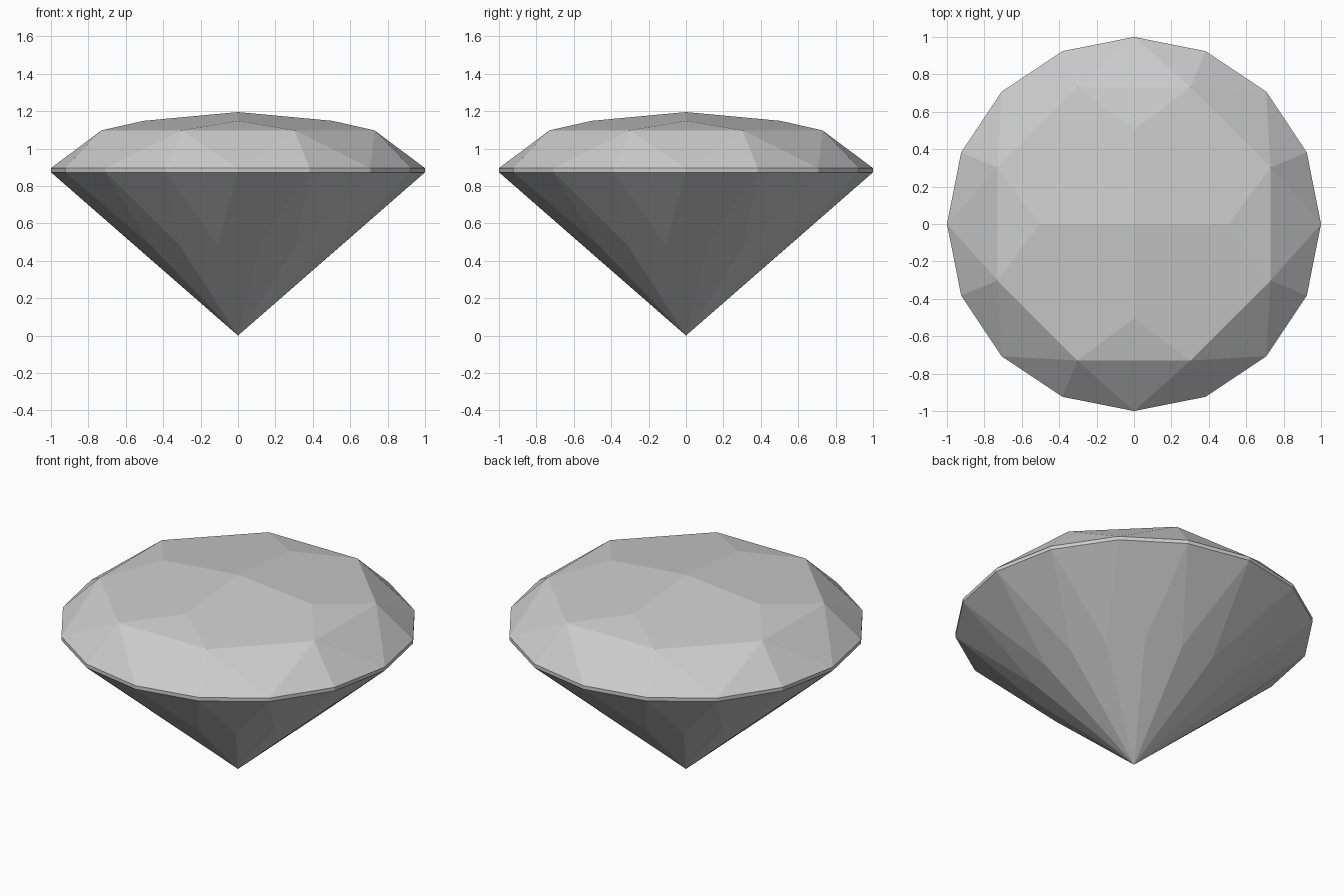
import bpy, bmesh
from math import cos, sin, tau

cube = bpy.data.objects.get("Cube")
if cube:
    bpy.data.objects.remove(cube, do_unlink=True)

SIDES = 16
GIRDLE_LOW, GIRDLE_HIGH = 0.873, 0.895

stone = bpy.data.materials.new("pale_grey_stone")
stone.use_nodes = True
grey = (0.6, 0.6, 0.6, 1)
stone.diffuse_color = grey
stone.node_tree.nodes["Principled BSDF"].inputs["Base Color"].default_value = grey


def ring(bm, count, radius, z, turn=0.0):
    """Ring of vertices; turn is a fraction of one step."""
    return [bm.verts.new((radius * cos(tau * (i + turn) / count),
                          radius * sin(tau * (i + turn) / count), z))
            for i in range(count)]


def finish(bm, name):
    mesh = bpy.data.meshes.new(name)
    bm.to_mesh(mesh)
    bm.free()
    mesh.materials.append(stone)
    obj = bpy.data.objects.new(name, mesh)
    bpy.context.collection.objects.link(obj)


# Pavilion: narrow kites meeting at the tip, with triangles under the girdle
bm = bmesh.new()
tip = bm.verts.new((0, 0, 0))
rim = ring(bm, SIDES, 1, GIRDLE_LOW)
mid = ring(bm, SIDES, 0.559, 0.48, 0.5)
for i in range(SIDES):
    bm.faces.new((tip, mid[i], rim[i], mid[i - 1]))
    bm.faces.new((mid[i - 1], rim[i], rim[i - 1]))
finish(bm, "pavilion")

# Girdle: thin upright band
bm = bmesh.new()
low = ring(bm, SIDES, 1, GIRDLE_LOW)
high = ring(bm, SIDES, 1, GIRDLE_HIGH)
for i in range(SIDES):
    bm.faces.new((low[i - 1], low[i], high[i], high[i - 1]))
finish(bm, "girdle")

# Crown: slanted facets above the girdle and a shallow four-sided table
bm = bmesh.new()
rim = ring(bm, SIDES, 1, GIRDLE_HIGH)
shoulder = ring(bm, SIDES // 2, 0.79, 1.097, 0.5)
star = ring(bm, 4, 0.505, 1.148)
peak = bm.verts.new((0, 0, 1.195))
for i, point in enumerate(shoulder):
    a, b, c = (rim[(2 * i + k) % SIDES] for k in range(3))
    bm.faces.new((a, b, point))
    bm.faces.new((b, c, point))
    bm.faces.new((a, point, shoulder[i - 1]))
for i in range(4):
    before, after = shoulder[2 * i - 1], shoulder[2 * i]
    bm.faces.new((star[i], before, after))
    bm.faces.new((peak, star[i], after, shoulder[2 * i + 1], star[(i + 1) % 4]))
finish(bm, "crown")
